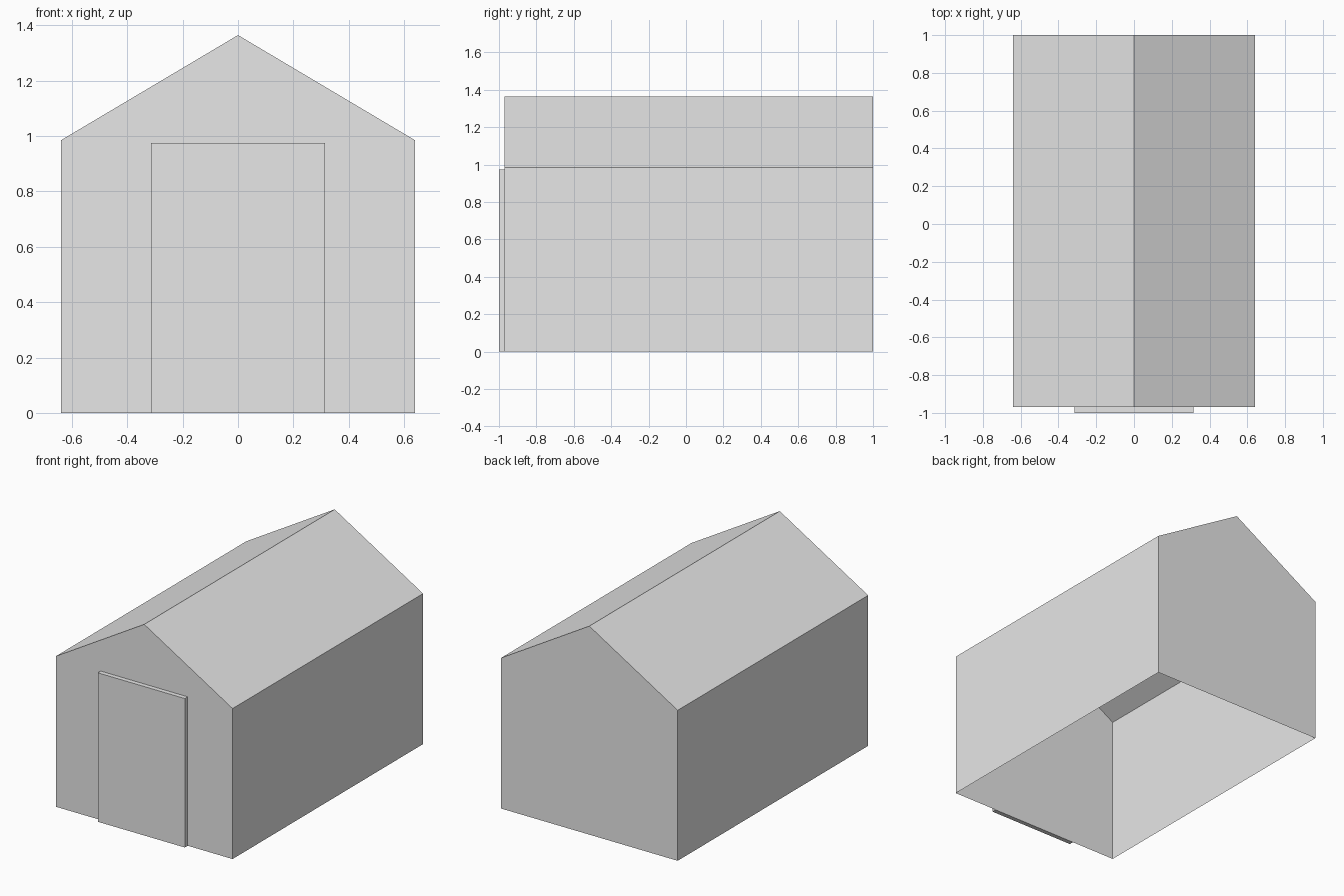
import bpy
import bmesh

HALF_WIDTH, EAVES, RIDGE = 0.64, 0.985, 1.365
FRONT, BACK = -0.97, 1.0

cube = bpy.data.objects.get("Cube")
if cube:
    bpy.data.objects.remove(cube, do_unlink=True)

grey = bpy.data.materials.new("light_grey")
grey.use_nodes = True
colour = (0.8, 0.8, 0.8, 1)
grey.diffuse_color = colour
grey.node_tree.nodes["Principled BSDF"].inputs["Base Color"].default_value = colour


def add_object(name, bm):
    mesh = bpy.data.meshes.new(name)
    bm.normal_update()
    bm.to_mesh(mesh)
    bm.free()
    mesh.materials.append(grey)
    obj = bpy.data.objects.new(name, mesh)
    bpy.context.collection.objects.link(obj)
    return obj


def sheet(bm, profile):
    """Sweep an open x-z profile from the front to the back."""
    rows = [[bm.verts.new((x, y, z)) for x, z in profile] for y in (FRONT, BACK)]
    for i in range(len(profile) - 1):
        bm.faces.new((rows[0][i], rows[1][i], rows[1][i + 1], rows[0][i + 1]))
    return rows


# Thin walls with gable ends, open underneath
gable = [(-HALF_WIDTH, 0), (-HALF_WIDTH, EAVES), (0, RIDGE),
         (HALF_WIDTH, EAVES), (HALF_WIDTH, 0)]
bm = bmesh.new()
for side in (gable[:2], gable[3:]):
    sheet(bm, side)
for y in (FRONT, BACK):
    bm.faces.new([bm.verts.new((x, y, z)) for x, z in gable])
bmesh.ops.remove_doubles(bm, verts=bm.verts, dist=0.0001)
bmesh.ops.recalc_face_normals(bm, faces=bm.faces)
add_object("walls", bm)

# Pitched roof
bm = bmesh.new()
sheet(bm, gable[1:4])
for face in bm.faces:
    face.normal_update()
    if face.normal.z < 0:
        face.normal_flip()
add_object("roof", bm)

# Door slab standing proud of the front wall
DOOR_WIDTH, DOOR_HEIGHT, DOOR_DEPTH = 0.63, 0.975, 0.03
bm = bmesh.new()
bmesh.ops.create_cube(bm, size=1)
bmesh.ops.scale(bm, vec=(DOOR_WIDTH, DOOR_DEPTH, DOOR_HEIGHT), verts=bm.verts)
bmesh.ops.translate(bm, vec=(0, FRONT - DOOR_DEPTH / 2, DOOR_HEIGHT / 2), verts=bm.verts)
# The hidden back face is left out so that it does not overlap the wall
back_faces = [f for f in bm.faces if f.normal.y > 0.5]
bmesh.ops.delete(bm, geom=back_faces, context="FACES_ONLY")
add_object("door", bm)
